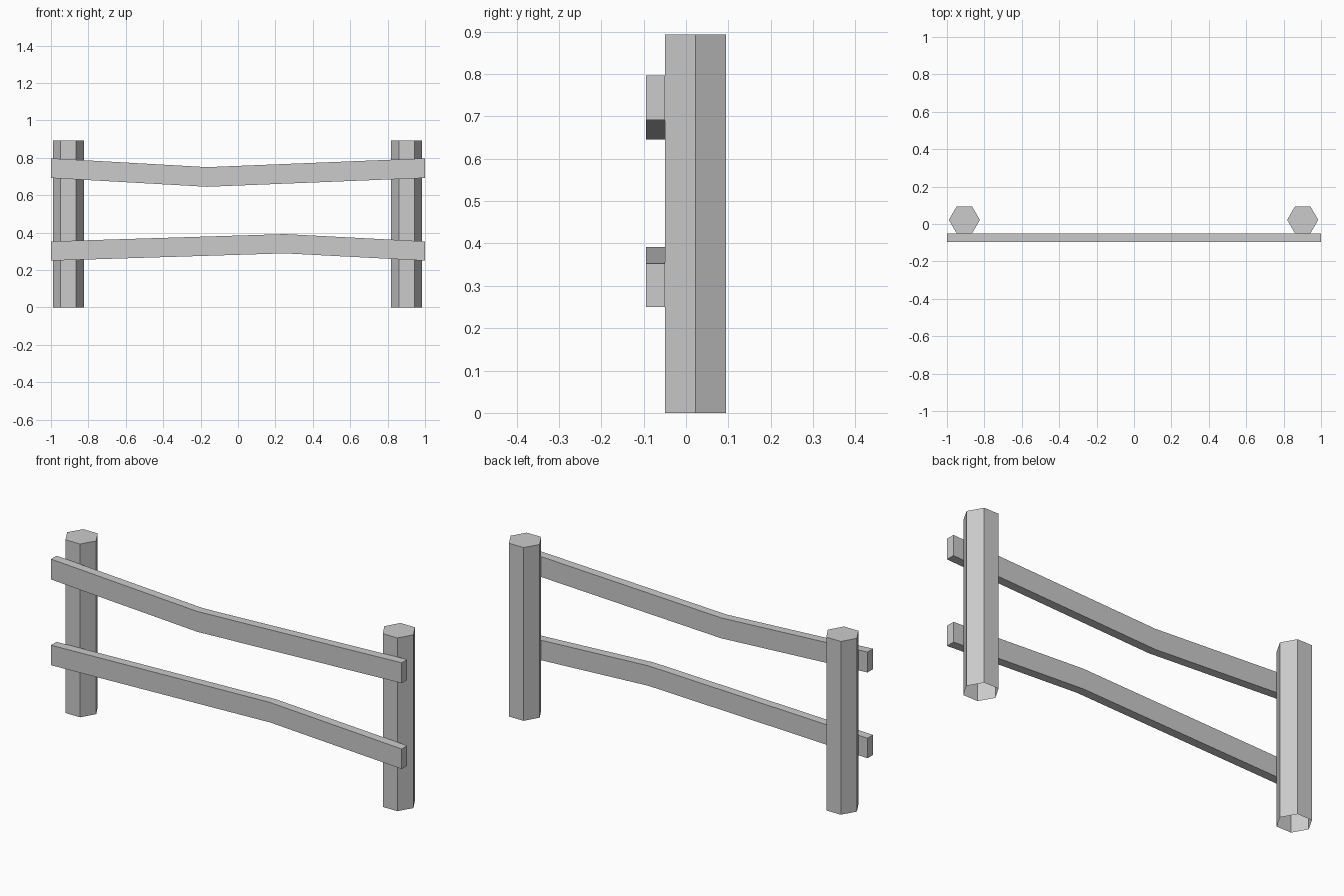
import bpy, bmesh
from math import cos, sin, pi

if "Cube" in bpy.data.objects:
    bpy.data.objects.remove(bpy.data.objects["Cube"])


def prism(name, loop, offset, bottom=True):
    """Extrude a closed loop of points along an offset vector."""
    bm = bmesh.new()
    a = [bm.verts.new(p) for p in loop]
    b = [bm.verts.new([p[i] + offset[i] for i in range(3)]) for p in loop]
    n = len(loop)
    for i in range(n):
        j = (i + 1) % n
        bm.faces.new((a[i], a[j], b[j], b[i]))
    bm.faces.new(b)
    if bottom:
        bm.faces.new(a[::-1])
    bmesh.ops.recalc_face_normals(bm, faces=bm.faces)
    mesh = bpy.data.meshes.new(name)
    bm.to_mesh(mesh)
    bm.free()
    obj = bpy.data.objects.new(name, mesh)
    bpy.context.collection.objects.link(obj)
    return obj


# Hexagonal posts, open underneath
R, HEIGHT = 0.083, 0.893
for name, x in (("left_post", -0.907), ("right_post", 0.902)):
    ring = [(x + R * cos(k * pi / 3), 0.022 + R * sin(k * pi / 3), 0) for k in range(6)]
    prism(name, ring, (0, 0, HEIGHT), bottom=False)

# Bent rails: end height, bend position, bend height (lower edges), board width
FRONT, THICK = -0.095, 0.045
for name, z_end, x_mid, z_mid, w in (("upper_rail", 0.692, -0.165, 0.645, 0.105),
                                     ("lower_rail", 0.25, 0.25, 0.289, 0.103)):
    path = [(-1, z_end), (x_mid, z_mid), (1, z_end)]
    outline = [(x, FRONT, z) for x, z in path]
    outline += [(x, FRONT, z + w) for x, z in reversed(path)]
    prism(name, outline, (0, THICK, 0))
